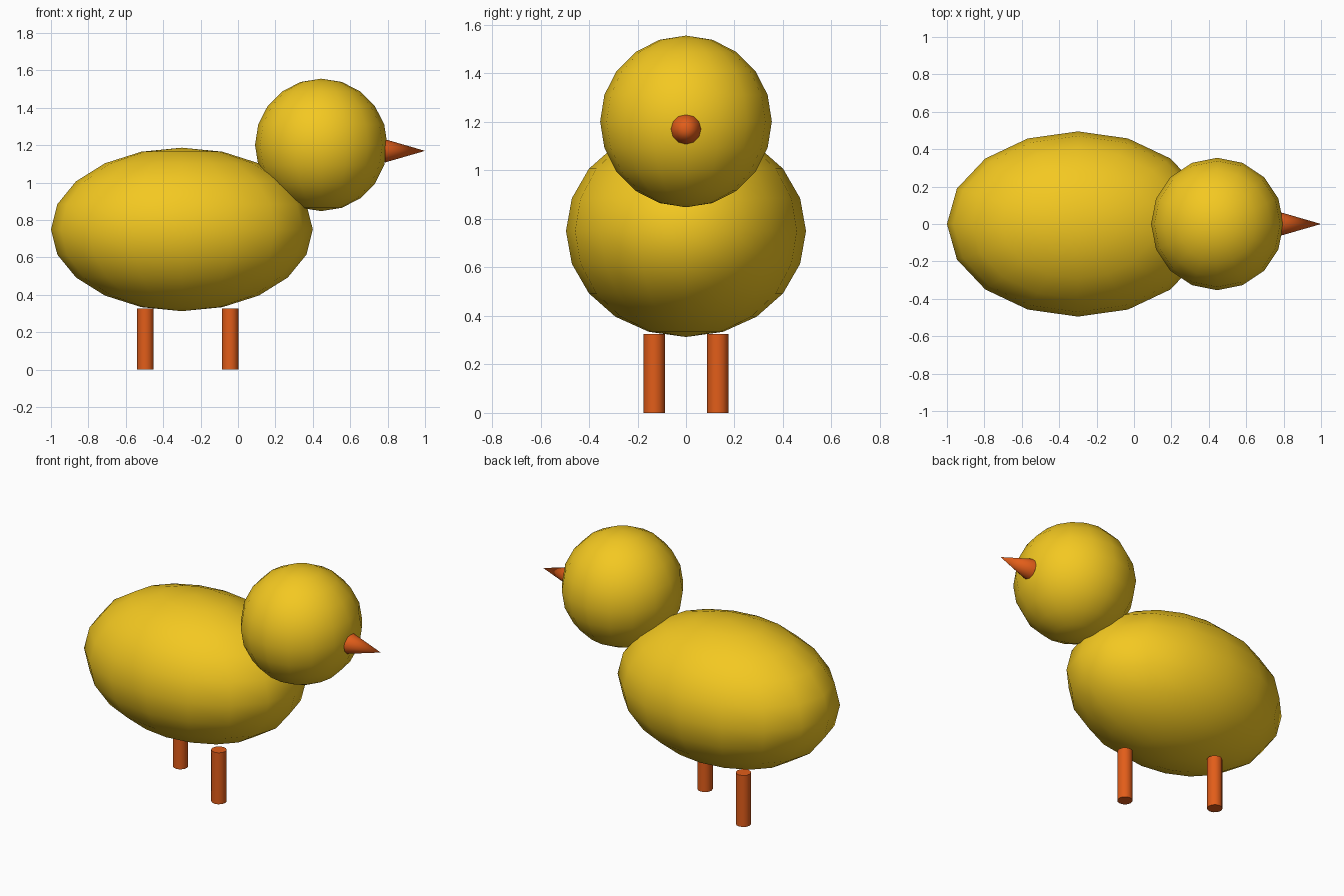
import bpy
from math import pi, radians

if "Cube" in bpy.data.objects:
    bpy.data.objects.remove(bpy.data.objects["Cube"])


def material(name, color):
    m = bpy.data.materials.new(name)
    m.diffuse_color = (*color, 1)
    m.use_nodes = True
    m.node_tree.nodes["Principled BSDF"].inputs["Base Color"].default_value = m.diffuse_color
    return m


yellow = material("yellow", (0.90, 0.58, 0.015))
orange = material("orange", (0.76, 0.11, 0.01))


def finish(name, mat, angle):
    ob = bpy.context.object
    ob.name = name
    ob.data.materials.append(mat)
    bpy.ops.object.shade_smooth_by_angle(angle=radians(angle))
    return ob


def ball(name, loc, radii):
    bpy.ops.mesh.primitive_uv_sphere_add(segments=16, ring_count=10, radius=1, location=loc)
    bpy.context.object.scale = radii
    bpy.ops.object.transform_apply(location=False, rotation=False, scale=True)
    return finish(name, yellow, 60)


# Body and head
ball("body", (-0.30, 0, 0.75), (0.70, 0.495, 0.437))
ball("head", (0.445, 0, 1.202), (0.354, 0.354, 0.354))

# Beak: cone pointing forward along +x
base_x, tip_x = 0.786, 1.0
bpy.ops.mesh.primitive_cone_add(vertices=12, radius1=0.062, radius2=0, depth=tip_x - base_x,
                                location=((base_x + tip_x) / 2, 0, 1.17), rotation=(0, pi / 2, 0))
finish("beak", orange, 35)

# Legs in mid-stride: one ahead, one behind
leg_height = 0.326
for name, x, y in (("right_leg", -0.042, -0.131), ("left_leg", -0.495, 0.131)):
    bpy.ops.mesh.primitive_cylinder_add(vertices=12, radius=0.0445, depth=leg_height,
                                        location=(x, y, leg_height / 2))
    finish(name, orange, 35)
